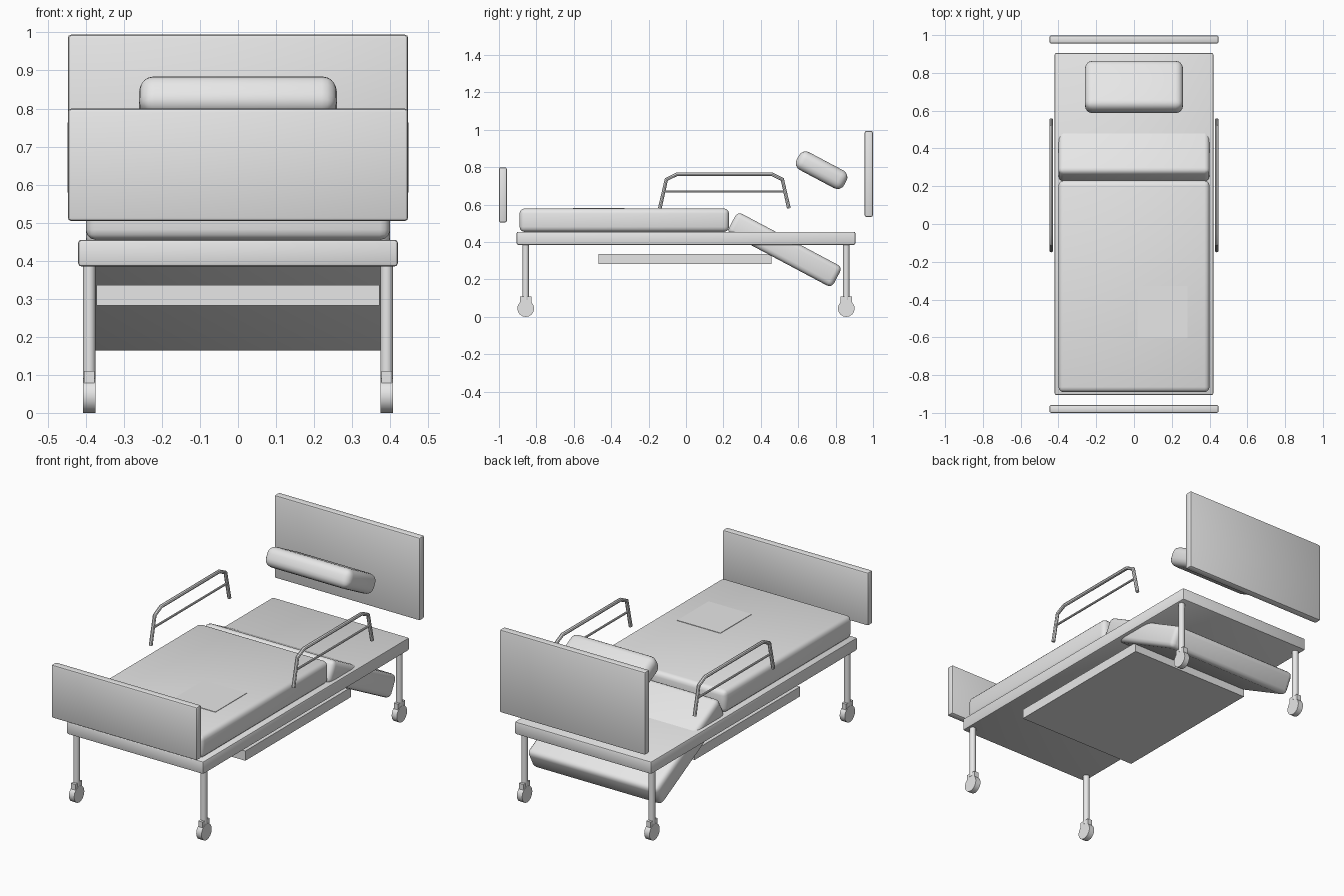
import bpy, math
from mathutils import Vector

if "Cube" in bpy.data.objects:
    bpy.data.objects.remove(bpy.data.objects["Cube"])

grey = bpy.data.materials.new("light grey")
grey.diffuse_color = (0.8, 0.8, 0.8, 1)
grey.use_nodes = True
grey.node_tree.nodes["Principled BSDF"].inputs["Base Color"].default_value = grey.diffuse_color


def finish(ob, name):
    ob.name = name
    ob.data.materials.clear()
    ob.data.materials.append(grey)
    return ob


def box(name, centre, size, bevel=0, segments=2, tilt=0):
    bpy.ops.mesh.primitive_cube_add(size=1, location=centre)
    ob = finish(bpy.context.object, name)
    ob.scale = size
    bpy.ops.object.transform_apply(location=False, rotation=False, scale=True)
    ob.rotation_euler.x = math.radians(tilt)
    if bevel:
        mod = ob.modifiers.new("rounded edges", 'BEVEL')
        mod.width = bevel
        mod.segments = segments
        bpy.ops.object.modifier_apply(modifier=mod.name)
        bpy.ops.object.shade_smooth_by_angle(angle=math.radians(35))
    return ob


def rod(name, a, b, radius, sides=12):
    a, b = Vector(a), Vector(b)
    d = b - a
    bpy.ops.mesh.primitive_cylinder_add(vertices=sides, radius=radius, depth=d.length,
                                        location=(a + b) / 2)
    ob = finish(bpy.context.object, name)
    ob.rotation_euler = d.to_track_quat('Z', 'Y').to_euler()
    bpy.ops.object.shade_smooth_by_angle(angle=math.radians(35))
    return ob


def tube(name, points, radius):
    cu = bpy.data.curves.new(name, 'CURVE')
    cu.dimensions = '3D'
    cu.bevel_depth = radius
    cu.bevel_resolution = 2
    cu.use_fill_caps = True
    sp = cu.splines.new('POLY')
    sp.points.add(len(points) - 1)
    for p, co in zip(sp.points, points):
        p.co = (*co, 1)
    ob = bpy.data.objects.new(name, cu)
    bpy.context.collection.objects.link(ob)
    bpy.ops.object.select_all(action='DESELECT')
    ob.select_set(True)
    bpy.context.view_layer.objects.active = ob
    bpy.ops.object.convert(target='MESH')
    finish(bpy.context.object, name)
    bpy.ops.object.shade_smooth_by_angle(angle=math.radians(35))


# Frame, under-platform and end boards
box("bed_frame", (0, 0, 0.42), (0.84, 1.81, 0.07), 0.008)
box("under_platform", (0, -0.005, 0.309), (0.745, 0.925, 0.054))
box("headboard", (0, 0.977, 0.764), (0.895, 0.043, 0.46), 0.009)
box("footboard", (0, -0.979, 0.652), (0.895, 0.042, 0.295), 0.009)

# Mattress sections, pillow and thin pad
box("foot_mattress", (0, -0.33, 0.517), (0.80, 1.12, 0.125), 0.027, 3)
box("back_mattress", (0, 0.527, 0.359), (0.80, 0.635, 0.125), 0.027, 3, -28)
box("pillow", (0, 0.725, 0.784), (0.52, 0.288, 0.107), 0.04, 4, -28)
box("mattress_pad", (0.152, -0.467, 0.579), (0.265, 0.275, 0.006))

# Legs with casters
for sx, side in ((-1, "left"), (1, "right")):
    for sy, end in ((-1, "front"), (1, "back")):
        x, y = sx * 0.391, sy * 0.857
        tag = f"{end}_{side}"
        rod(f"{tag}_leg", (x, y, 0.09), (x, y, 0.39), 0.017)
        box(f"{tag}_caster_fork", (x, y, 0.085), (0.027, 0.06, 0.05))
        rod(f"{tag}_caster_wheel", (x - 0.016, y, 0.045), (x + 0.016, y, 0.045), 0.045, 16)

# Side rails
profile = [(-0.14, 0.58), (-0.105, 0.735), (-0.05, 0.762), (0.46, 0.762),
           (0.515, 0.735), (0.55, 0.58)]
for sx, side in ((-1, "left"), (1, "right")):
    x = sx * 0.438
    tube(f"{side}_rail", [(x, y, z) for y, z in profile], 0.01)
    rod(f"{side}_rail_bar", (x, -0.118, 0.67), (x, 0.528, 0.67), 0.006, 8)
